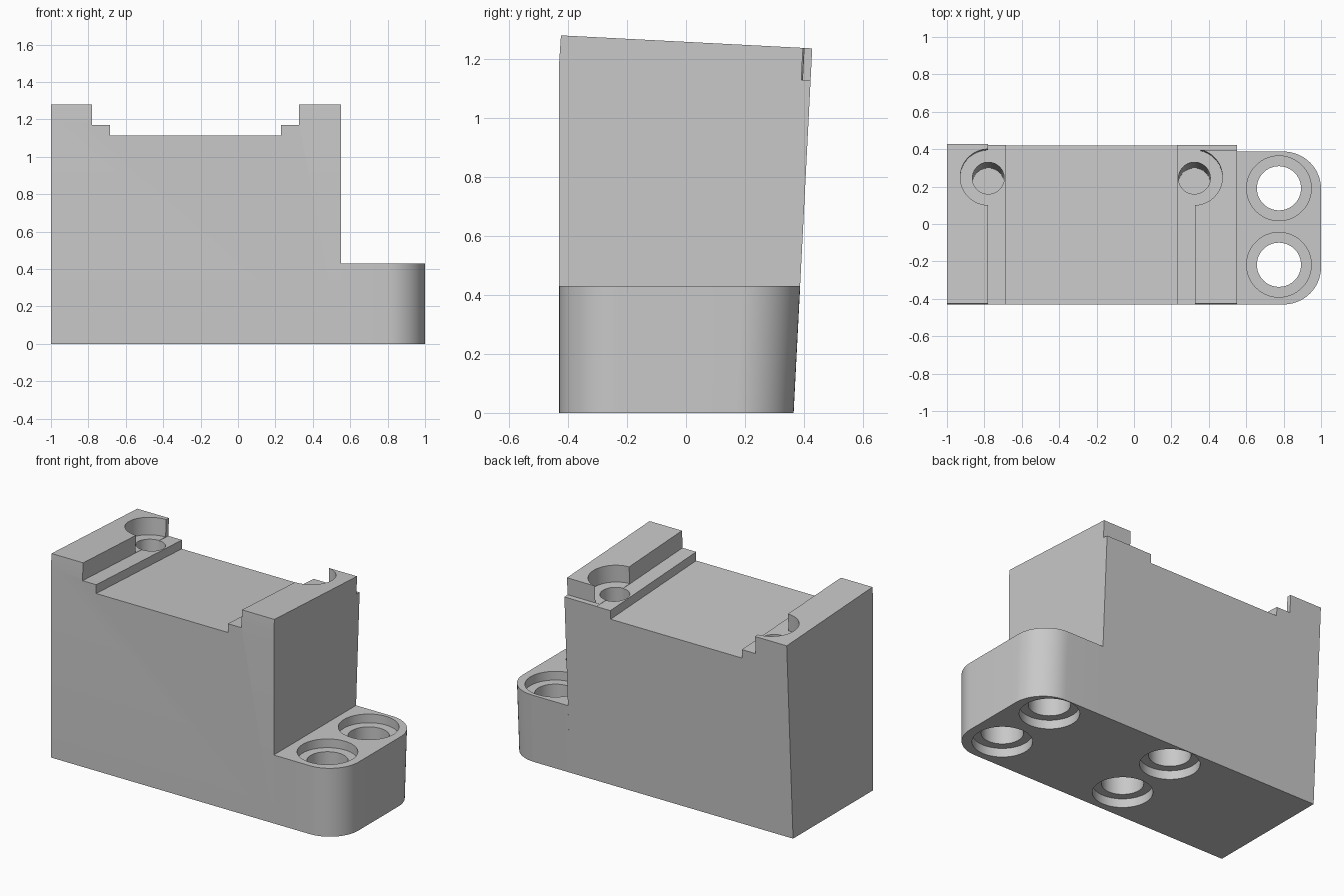
import bpy, bmesh, math
from mathutils import Matrix, Vector

if "Cube" in bpy.data.objects:
    bpy.data.objects.remove(bpy.data.objects["Cube"])

COLOUR = (0.58, 0.58, 0.58, 1)
grey = bpy.data.materials.new("plain grey")
grey.use_nodes = True
grey.diffuse_color = COLOUR
grey.node_tree.nodes["Principled BSDF"].inputs["Base Color"].default_value = COLOUR

FRONT, BACK, END = -0.43, 0.365, 0.55
LUG_TOP, LEDGE = 0.43, 1.17
LEAN = 0.0515          # back face leans outwards as it rises
TILT = Matrix.Translation((0, FRONT, LEDGE)) @ Matrix.Rotation(-math.atan(LEAN), 4, "X")


def make_object(name, bm):
    bmesh.ops.recalc_face_normals(bm, faces=bm.faces)
    mesh = bpy.data.meshes.new(name)
    bm.to_mesh(mesh)
    bm.free()
    mesh.materials.append(grey)
    obj = bpy.data.objects.new(name, mesh)
    bpy.context.collection.objects.link(obj)
    return obj


def loft(name, start, end):
    """Solid between two matching outlines."""
    bm = bmesh.new()
    a = [bm.verts.new(p) for p in start]
    b = [bm.verts.new(p) for p in end]
    bm.faces.new(a)
    bm.faces.new(b)
    for i in range(len(a)):
        j = (i + 1) % len(a)
        bm.faces.new((a[i], a[j], b[j], b[i]))
    return make_object(name, bm)


def box(lo, hi, frame):
    lo, hi = Vector(lo), Vector(hi)
    bm = bmesh.new()
    bmesh.ops.create_cube(bm, size=1)
    place = Matrix.Translation((lo + hi) / 2) @ Matrix.Diagonal((*(hi - lo), 1))
    bmesh.ops.transform(bm, matrix=frame @ place, verts=bm.verts)
    return make_object("box_cutter", bm)


def cylinder(x, y, z0, z1, radius, frame=Matrix()):
    bm = bmesh.new()
    # A small spin keeps the rim points off the planes of the other cuts
    place = Matrix.Translation((x, y, (z0 + z1) / 2)) @ Matrix.Rotation(0.03, 4, "Z")
    bmesh.ops.create_cone(bm, cap_ends=True, segments=64, radius1=radius, radius2=radius,
                          depth=z1 - z0, matrix=frame @ place)
    return make_object("round_cutter", bm)


def carve(obj, cutters):
    """Subtract each cutter, then shade the curved walls smooth."""
    bpy.ops.object.select_all(action="DESELECT")
    bpy.context.view_layer.objects.active = obj
    obj.select_set(True)
    for cutter in cutters:
        cutter.hide_render = True
        mod = obj.modifiers.new("cut", "BOOLEAN")
        mod.operation, mod.solver, mod.object = "DIFFERENCE", "EXACT", cutter
        bpy.ops.object.modifier_apply(modifier=mod.name)
        bpy.data.objects.remove(cutter)
    bpy.ops.object.shade_smooth_by_angle(angle=math.radians(30))


# Main block: side profile run along x
profile = [(FRONT, 0), (BACK, 0), (0.428, 1.236), (-0.424, 1.28), (FRONT, 1.19)]
block = loft("main_block", [(-1, y, z) for y, z in profile], [(END, y, z) for y, z in profile])

# Tilted channel, ledges, screw pockets and the short right-hand pad
cuts = [
    box((-0.78, -0.5, 0), (0.325, 1.5, 0.5), TILT),
    box((-0.685, -0.6, -0.055), (0.23, 1.6, 0.6), TILT),
    box((0.31, 0.822, 0.001), (0.7, 1.7, 0.7), TILT),
]
for x in (-0.779, 0.323):
    cuts.append(cylinder(x, 0.676, 0.002, 0.4, 0.15, TILT))
    cuts.append(cylinder(x, 0.676, -0.6, 0.3, 0.085, TILT))

# Counterbored blind holes under the block
HOLE_ROWS = (0.191, -0.218)
for y in HOLE_ROWS:
    cuts.append(cylinder(-0.1, y, -0.2, 0.055, 0.169))
    cuts.append(cylinder(-0.1, y, -0.3, LUG_TOP, 0.118))
carve(block, cuts)


# Mounting lug with rounded outer corners
def lug_outline(z, radius=0.2, steps=16):
    back = BACK + LEAN * z
    points = [(END, FRONT, z)]
    for cy, start in ((FRONT + radius, -90), (back - radius, 0)):
        for i in range(steps + 1):
            a = math.radians(start + 90 * i / steps)
            points.append((1 - radius + radius * math.cos(a), cy + radius * math.sin(a), z))
    return points + [(END, back, z)]


lug = loft("mounting_lug", lug_outline(0), lug_outline(LUG_TOP))
cuts = []
for y in HOLE_ROWS:
    cuts.append(cylinder(0.775, y, -0.2, 0.055, 0.169))
    cuts.append(cylinder(0.775, y, LUG_TOP - 0.055, 0.6, 0.173))
    cuts.append(cylinder(0.775, y, -0.3, 0.7, 0.118))
carve(lug, cuts)
